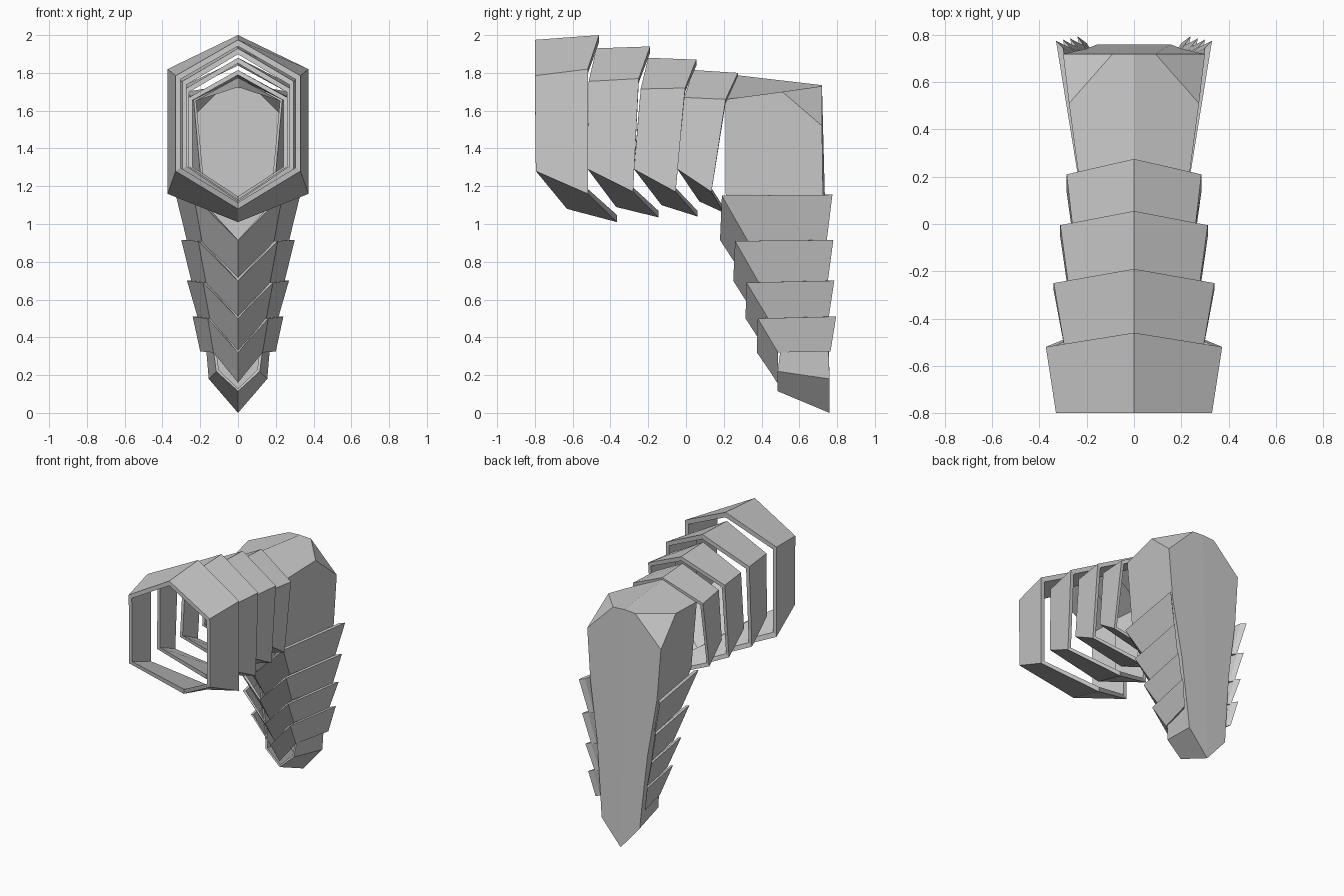
import bpy, bmesh
from mathutils import Vector

if "Cube" in bpy.data.objects:
    bpy.data.objects.remove(bpy.data.objects["Cube"])


def finish(name, bm):
    bmesh.ops.recalc_face_normals(bm, faces=bm.faces)
    me = bpy.data.meshes.new(name)
    bm.to_mesh(me)
    bm.free()
    ob = bpy.data.objects.new(name, me)
    bpy.context.collection.objects.link(ob)
    return ob


def shell(name, a, b, inner_a, inner_b, closed):
    """Thick band between edge loops a and b with matching inner loops."""
    bm = bmesh.new()
    loops = [[bm.verts.new(p) for p in lp] for lp in (a, b, inner_b, inner_a)]
    n = len(a)
    for i in range(n if closed else n - 1):
        j = (i + 1) % n
        for k in range(4):
            p, q = loops[k], loops[(k + 1) % 4]
            bm.faces.new((p[i], p[j], q[j], q[i]))
    if not closed:
        for i in (0, n - 1):
            bm.faces.new([lp[i] for lp in loops])
    return finish(name, bm)


def hexagon(x, top, upper, lower, bottom):
    return [(0, *top), (x, *upper), (x, *lower), (0, *bottom), (-x, *lower), (-x, *upper)]


def shrink(loop, s):
    zs = [p[2] for p in loop]
    c = (max(zs) + min(zs)) / 2
    return [(x * s, y, c + (z - c) * s) for x, y, z in loop]


# Hexagonal armour rings: (half width, top, upper, lower, bottom) as (y, z), front then back
rings = [
    ((.33, (-.80, 1.975), (-.80, 1.785), (-.795, 1.28), (-.63, 1.08)),
     (.373, (-.46, 2.0), (-.52, 1.82), (-.52, 1.16), (-.365, 1.01))),
    ((.295, (-.475, 1.93), (-.515, 1.755), (-.52, 1.29), (-.37, 1.09)),
     (.34, (-.19, 1.94), (-.25, 1.77), (-.28, 1.17), (-.145, 1.035))),
    ((.28, (-.20, 1.88), (-.24, 1.715), (-.275, 1.29), (-.13, 1.10)),
     (.312, (.055, 1.87), (-.005, 1.72), (-.055, 1.17), (.06, 1.04))),
    ((.26, (.04, 1.815), (-.01, 1.67), (-.045, 1.29), (.07, 1.12)),
     (.285, (.275, 1.80), (.21, 1.66), (.135, 1.17), (.20, 1.06))),
]
for i, (f, b) in enumerate(rings):
    f, b = hexagon(*f), hexagon(*b)
    shell(f"armour_ring_{i + 1}", f, b, shrink(f, .925), shrink(b, .925), True)


def vee(back, crease, ridge):
    (bx, by, bz), (cx, cy, cz), (ry, rz) = back, crease, ridge
    return [(bx, by, bz), (cx, cy, cz), (0, ry, rz), (-cx, cy, cz), (-bx, by, bz)]


def tuck(loop, s=.91):
    return [(x * s, .45 + (y - .45) * s, z) for x, y, z in loop]


# Overlapping V-shaped plates down the lower arm: (back, crease, ridge), top then bottom
plates = [
    (((.33, .775, 1.155), (.235, .19, 1.15), (.18, .915)),
     ((.27, .745, .91), (.19, .33, .905), (.31, .715))),
    (((.30, .78, .915), (.21, .26, .91), (.25, .70)),
     ((.245, .75, .69), (.17, .385, .69), (.37, .51))),
    (((.27, .785, .70), (.185, .32, .69), (.315, .50)),
     ((.212, .755, .50), (.15, .435, .50), (.425, .33))),
    (((.24, .795, .51), (.16, .38, .50), (.375, .32)),
     ((.20, .765, .325), (.13, .487, .32), (.485, .16))),
]
for i, (t, b) in enumerate(plates):
    t, b = vee(*t), vee(*b)
    shell(f"arm_plate_{i + 1}", t, b, tuck(t), tuck(b), False)

# Hollow core: shoulder box, back wall and pointed tip
F = [(0, .25, 1.79), (.235, .21, 1.66), (.19, .21, 1.16), (.15, .45, .75),
     (.13, .50, .33), (.115, .485, .22), (0, .485, .115)]
B = [(0, .72, 1.735), (.09, .72, 1.73), (.30, .72, 1.52), (.272, .725, 1.15),
     (.205, .74, .72), (.167, .755, .32), (.155, .76, .18), (0, .76, 0)]
M = (.275, .51, 1.70)
sides = [[F[0], F[1], M, B[1], B[0]], [M, B[1], B[2]], [F[1], M, B[2], B[3], F[2]], B]
sides += [[F[k], B[k + 1], B[k + 2], F[k + 1]] for k in range(2, 6)]
bm = bmesh.new()
for s in (1, -1):
    for poly in sides:
        bm.faces.new([bm.verts.new(Vector((x * s, y, z))) for x, y, z in poly])
bmesh.ops.remove_doubles(bm, verts=bm.verts, dist=.0005)
core = finish("arm_core", bm)
mod = core.modifiers.new("thickness", 'SOLIDIFY')
mod.thickness = .015
mod.offset = -1
